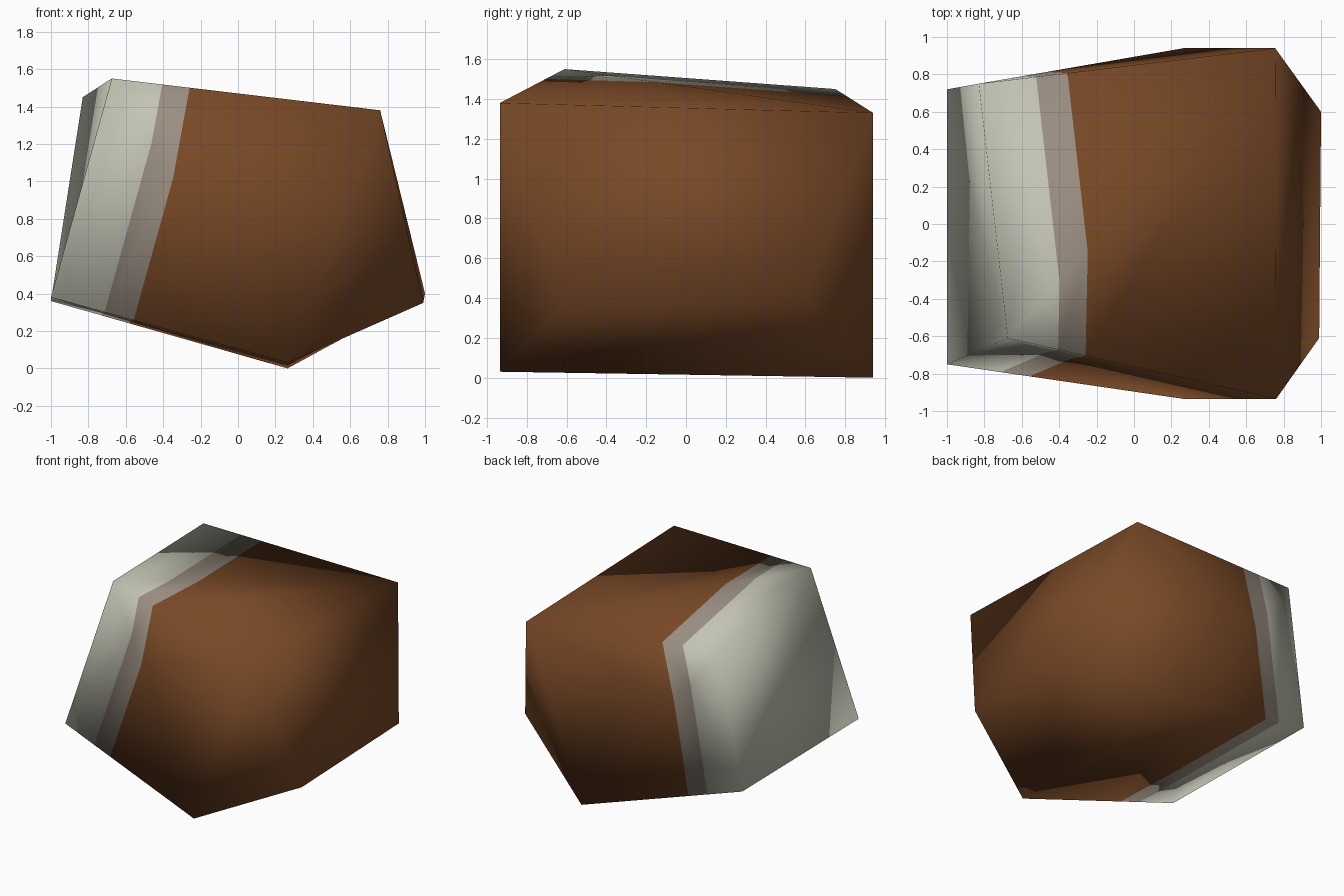
import bpy, bmesh
from mathutils import Vector

if "Cube" in bpy.data.objects:
    bpy.data.objects.remove(bpy.data.objects["Cube"])


def material(name, rgb):
    m = bpy.data.materials.new(name)
    m.diffuse_color = (*rgb, 1.0)
    m.use_nodes = True
    m.node_tree.nodes["Principled BSDF"].inputs["Base Color"].default_value = m.diffuse_color
    return m


# Corners of the lopsided five-sided block: (x, y, z, paint), where paint is
# the distance across the block that places the colour bands
corners = {
    # front pentagon
    "A": (-1.00, -0.75, 0.38, 0.00),
    "B": (0.265, -0.935, 0.03, 0.83),
    "C": (0.99, -0.61, 0.35, 1.00),
    "D": (0.76, -0.935, 1.38, 1.00),
    "E": (-0.675, -0.61, 1.55, 0.00),
    # back pentagon
    "a": (-1.00, 0.72, 0.36, 0.00),
    "b": (0.265, 0.94, 0.00, 0.87),
    "c": (1.00, 0.60, 0.40, 1.00),
    "d": (0.755, 0.94, 1.33, 0.97),
    "e": (-0.83, 0.75, 1.45, 0.00),
}
triangles = ("ABE EBD BCD "      # front
             "abe ebd bcd "      # back
             "AEa aEe "          # left
             "EDd Ede "          # top
             "DCc Dcd "          # right
             "BCc Bcb "          # bottom right
             "ABb Aba").split()  # bottom left

# Colour bands from left to right: light grey, taupe, brown
bands = [(-1, 0.188), (0.188, 0.29), (0.29, 2)]


def clip(poly, level, keep_above):
    """Keep the part of a polygon on one side of a paint level."""
    out = []
    sign = 1 if keep_above else -1
    for p, q in zip(poly, poly[1:] + poly[:1]):
        dp, dq = sign * (p[3] - level), sign * (q[3] - level)
        if dp >= 0:
            out.append(p)
        if dp * dq < 0:
            out.append(p.lerp(q, dp / (dp - dq)))
    return out


# Cut every triangle into its colour bands, then weld
bm = bmesh.new()
for tri in triangles:
    for index, (low, high) in enumerate(bands):
        poly = clip([Vector(corners[k]) for k in tri], low, True)
        poly = clip(poly, high, False)
        if len(poly) > 2:
            face = bm.faces.new([bm.verts.new(p.xyz) for p in poly])
            face.material_index = index
            face.smooth = True
bmesh.ops.remove_doubles(bm, verts=bm.verts, dist=0.0005)
bmesh.ops.recalc_face_normals(bm, faces=bm.faces)

mesh = bpy.data.meshes.new("rock_block")
bm.to_mesh(mesh)
bm.free()
mesh.materials.append(material("light grey", (0.55, 0.55, 0.46)))
mesh.materials.append(material("taupe", (0.32, 0.27, 0.22)))
mesh.materials.append(material("brown", (0.19, 0.066, 0.02)))
bpy.context.collection.objects.link(bpy.data.objects.new("rock_block", mesh))
